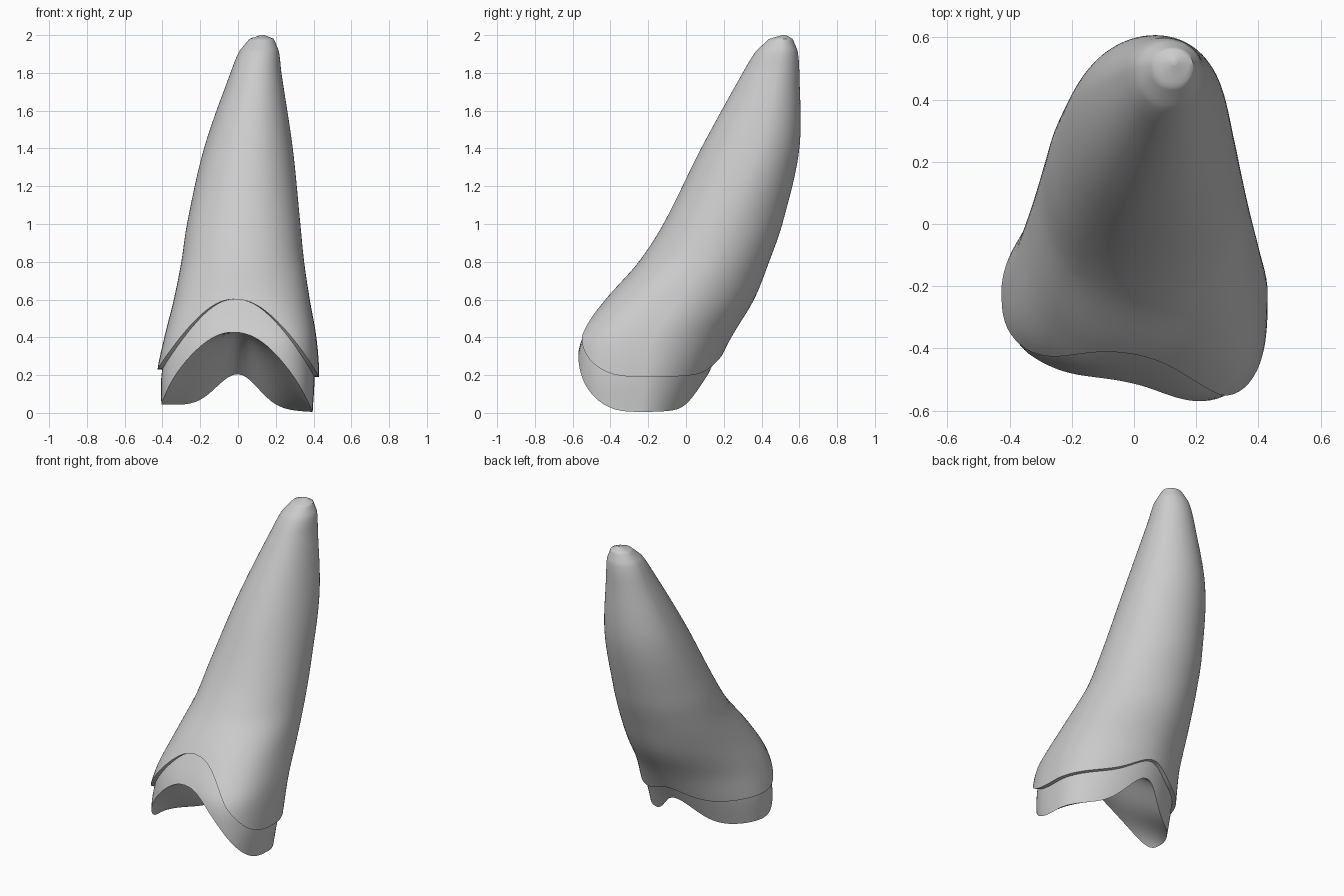
import bpy, math

if "Cube" in bpy.data.objects:
    bpy.data.objects.remove(bpy.data.objects["Cube"])

# Height profile: z, left x, right x, front y, back y, y of the widest point
PROFILE = [
    (0.0, -.43, .42, -.57, .05, -.24), (0.2, -.43, .43, -.58, .14, -.22),
    (0.4, -.39, .415, -.55, .24, -.17), (0.6, -.34, .38, -.42, .36, -.04),
    (0.8, -.30, .35, -.25, .44, .10), (1.0, -.27, .33, -.12, .51, .20),
    (1.4, -.18, .29, .08, .60, .38), (1.8, -.04, .23, .30, .60, .48),
    (1.92, .01, .215, .375, .59, .50), (1.98, .06, .19, .44, .565, .51),
    (2.0, .12, .14, .51, .53, .52)]
N = 96


def slope(i, k):
    a, b = max(i - 1, 0), min(i + 1, len(PROFILE) - 1)
    return (PROFILE[b][k] - PROFILE[a][k]) / (PROFILE[b][0] - PROFILE[a][0])


def profile(z):
    z = min(max(z, 0), 2)
    i = max(j for j in range(len(PROFILE) - 1) if PROFILE[j][0] <= z)
    p, q = PROFILE[i], PROFILE[i + 1]
    h = q[0] - p[0]
    t = (z - p[0]) / h
    if z > 1.92:
        return [p[k] + (q[k] - p[k]) * t for k in range(1, 6)]
    return [p[k] * (2*t**3 - 3*t*t + 1) + q[k] * (3*t*t - 2*t**3)
            + h * slope(i, k) * (t**3 - 2*t*t + t) + h * slope(i + 1, k) * (t**3 - t*t)
            for k in range(1, 6)]


def surface(z, i, inset=0):
    """Point on the tooth outline at height z and angular step i."""
    xl, xr, yf, yb, yc = profile(z)
    a = 2 * math.pi * i / N
    u, front = math.cos(a), math.sin(a) < 0
    w = min(max((0.8 - z) / 0.4, 0), 1)
    n = 2.1 + 0.8 * w if front else 2.0 - 0.15 * w
    v = max(1 - abs(u) ** n, 0) ** (1 / n)
    x = (xl + xr) / 2 + u * ((xr - xl) / 2 - inset)
    if front:
        return (x, yc - v * (yc - yf - inset) - 0.2 * w * x * v, z)
    return (x, yc + v * (yb - yc - inset), z)


def rim(i, low, front_rise, back_rise):
    """Wavy lower edge: high arch in front, small notch behind."""
    a = 2 * math.pi * i / N
    u = math.cos(a)
    f = front_rise * max(1 - abs(u + 0.07 * (1 - u * u)) ** 2.2, 0)
    b = back_rise * math.exp(-(u / 0.38) ** 2)
    return low - 0.02 * u + (f if math.sin(a) < 0 else b)


def crown_rim(i):
    return rim(i, 0.21, 0.39, 0.09)


def root_rim(i):
    return rim(i, 0.025, 0.40, 0.18)


def skin(rows):
    return [(r * N + i, r * N + (i + 1) % N, (r + 1) * N + (i + 1) % N, (r + 1) * N + i)
            for r in range(rows - 1) for i in range(N)]


def make(name, verts, faces):
    me = bpy.data.meshes.new(name)
    me.from_pydata(verts, [], faces)
    ob = bpy.data.objects.new(name, me)
    bpy.context.collection.objects.link(ob)
    bpy.ops.object.select_all(action='DESELECT')
    ob.select_set(True)
    bpy.context.view_layer.objects.active = ob
    bpy.ops.object.mode_set(mode='EDIT')
    bpy.ops.mesh.select_all(action='SELECT')
    bpy.ops.mesh.remove_doubles(threshold=0.0001)
    bpy.ops.mesh.normals_make_consistent(inside=False)
    bpy.ops.object.mode_set(mode='OBJECT')
    bpy.ops.object.shade_smooth_by_angle(angle=math.radians(45))


# Enamel crown: thin lip at the lower edge, then rows up to the rounded tip
ROWS = 64
verts = [surface(crown_rim(i), i, 0.04) for i in range(N)]
for r in range(ROWS):
    s = math.sin(r / (ROWS - 1) * math.pi / 2)
    verts += [surface(crown_rim(i) + (2 - crown_rim(i)) * s, i) for i in range(N)]
faces = skin(ROWS + 1)
faces.append(tuple(range(ROWS * N, (ROWS + 1) * N)))
make("enamel_crown", verts, faces)

# Root: inset skin hanging below the crown
ROWS = 14
verts = []
for r in range(ROWS):
    s = r / (ROWS - 1)
    for i in range(N):
        top, low = crown_rim(i) + 0.06, root_rim(i)
        verts.append(surface(top + (low - top) * s, i, 0.025))
faces = skin(ROWS)

# Root underside: arched groove running from the front rim to the back rim
K, H = 14, N // 2
base = len(verts)
for i in range(H + 1):
    b = surface(root_rim(i), i, 0.025)
    f = surface(root_rim((N - i) % N), (N - i) % N, 0.025)
    u = math.cos(2 * math.pi * i / N)
    for k in range(K + 1):
        t = k / K
        p = [f[j] + (b[j] - f[j]) * t for j in range(3)]
        p[2] += 0.09 * math.exp(-(u / 0.4) ** 2) * math.sin(math.pi * t)
        verts.append(p)
for i in range(H):
    for k in range(K):
        a = base + i * (K + 1) + k
        faces.append((a, a + 1, a + K + 2, a + K + 1))
make("root", verts, faces)
